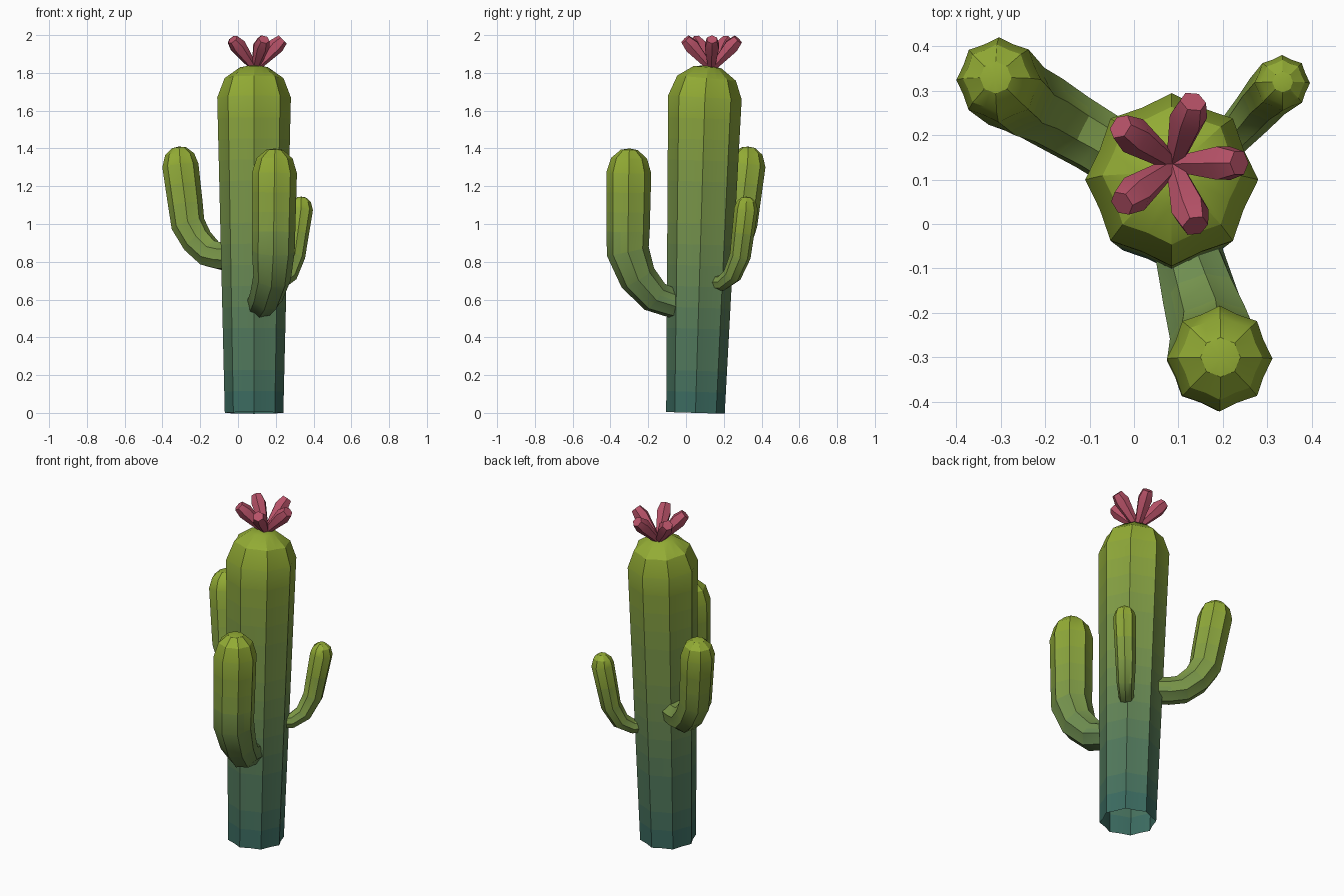
import bpy, bmesh, math
from mathutils import Vector

if "Cube" in bpy.data.objects:
    bpy.data.objects.remove(bpy.data.objects["Cube"])

BANDS = 14
LOW, HIGH = Vector((0.045, 0.15, 0.12)), Vector((0.29, 0.41, 0.035))


def material(name, rgb):
    m = bpy.data.materials.new(name)
    m.diffuse_color = (*rgb, 1)
    m.use_nodes = True
    m.node_tree.nodes["Principled BSDF"].inputs["Base Color"].default_value = m.diffuse_color
    return m


# teal-to-lime gradient as a palette of bands
greens = [material(f"green_{i}", LOW.lerp(HIGH, i / (BANDS - 1))) for i in range(BANDS)]
pink = material("petal_pink", (0.48, 0.085, 0.14))


def finish(name, bm, mats):
    bmesh.ops.recalc_face_normals(bm, faces=bm.faces)
    me = bpy.data.meshes.new(name)
    bm.to_mesh(me)
    bm.free()
    for m in mats:
        me.materials.append(m)
    ob = bpy.data.objects.new(name, me)
    bpy.context.collection.objects.link(ob)
    bpy.ops.object.select_all(action='DESELECT')
    ob.select_set(True)
    bpy.context.view_layer.objects.active = ob
    bpy.ops.object.shade_smooth_by_angle(angle=math.radians(30))
    return ob


def tube(bm, path, sides, valley=1.0):
    """Skin rings along (x, y, z, radius) points; odd vertices sink to form ribs."""
    pts = [Vector(p[:3]) for p in path]
    rings = []
    for i, p in enumerate(path):
        tangent = pts[min(i + 1, len(pts) - 1)] - pts[max(i - 1, 0)]
        q = Vector((0, 0, 1)).rotation_difference(tangent)
        ring = []
        for k in range(sides):
            a = math.tau * k / sides
            r = p[3] * (valley if k % 2 else 1)
            ring.append(bm.verts.new(pts[i] + q @ Vector((r * math.cos(a), r * math.sin(a), 0))))
        rings.append(ring)
    for a, b in zip(rings, rings[1:]):
        for k in range(sides):
            j = (k + 1) % sides
            bm.faces.new((a[k], a[j], b[j], b[k]))
    return rings


def stem(name, path, tip):
    """Ribbed stem with a rounded end; long spans are split for the gradient."""
    full = [path[0]]
    for a, b in zip(path, path[1:]):
        n = max(1, round((b[2] - a[2]) / 0.11))
        full += [tuple(Vector(a).lerp(Vector(b), i / n)) for i in range(1, n + 1)]
    end, tip = Vector(path[-1][:3]), Vector(tip)
    for t, s in ((0.6, 0.8), (0.94, 0.38)):
        full.append((*end.lerp(tip, t), path[-1][3] * s))
    bm = bmesh.new()
    last = tube(bm, full, 16, 0.9)[-1]
    pole = bm.verts.new(tip)
    for k in range(16):
        bm.faces.new((last[k], last[(k + 1) % 16], pole))
    for f in bm.faces:
        t = f.calc_center_median().z / tip.z
        f.material_index = min(BANDS - 1, max(0, int(t * BANDS)))
    return finish(name, bm, greens)


# trunk, open underneath
stem("trunk", [(0.085, 0.05, 0, 0.155), (0.085, 0.1, 1.67, 0.195)], (0.085, 0.115, 1.84))

# three upturned arms
stem("front_arm", [(0.115, 0.01, 0.57, 0.074), (0.125, -0.07, 0.58, 0.078),
                   (0.15, -0.165, 0.615, 0.088), (0.18, -0.255, 0.715, 0.1),
                   (0.187, -0.308, 0.855, 0.113), (0.193, -0.303, 1.27, 0.119)],
     (0.195, -0.3, 1.4))
stem("left_arm", [(-0.01, 0.14, 0.825, 0.075), (-0.09, 0.19, 0.83, 0.076),
                  (-0.15, 0.225, 0.845, 0.079), (-0.215, 0.265, 0.91, 0.084),
                  (-0.265, 0.288, 1.0, 0.09), (-0.305, 0.325, 1.31, 0.096)],
     (-0.312, 0.33, 1.41))
stem("right_arm", [(0.16, 0.13, 0.69, 0.04), (0.22, 0.195, 0.69, 0.043),
                   (0.265, 0.245, 0.73, 0.05), (0.3, 0.287, 0.83, 0.056),
                   (0.334, 0.318, 1.08, 0.063)],
     (0.335, 0.32, 1.145))

# flower of five petals
bm = bmesh.new()
for i in range(5):
    a = math.radians(72 * i + 1)
    path = [(0.09 + h * math.cos(a), 0.135 + h * math.sin(a), z, r)
            for h, z, r in ((0, 1.82, 0.018), (0.112, 1.943, 0.043), (0.147, 1.977, 0.03))]
    rings = tube(bm, path, 6)
    bm.faces.new(rings[-1])
finish("flower", bm, [pink])
